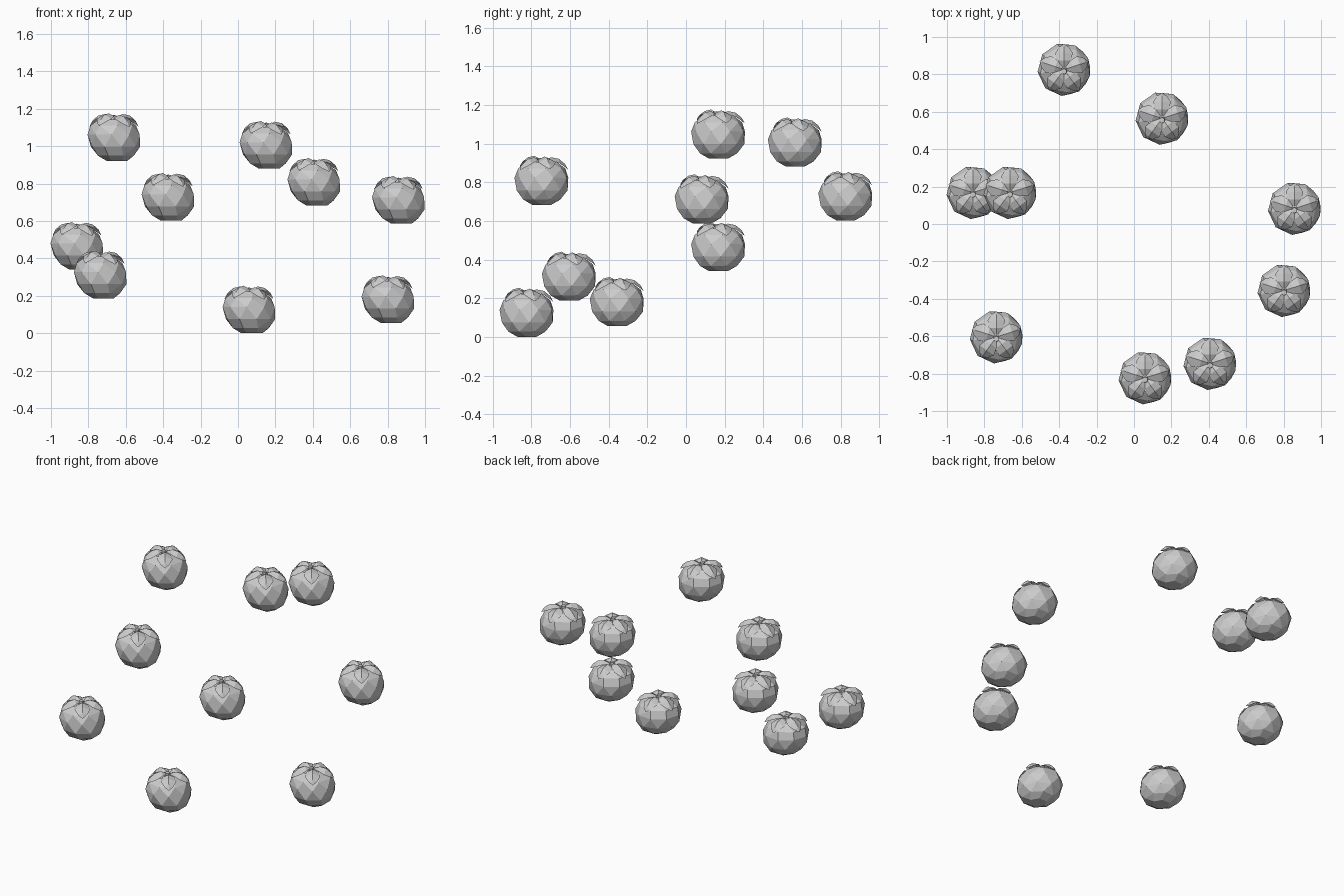
import bpy, bmesh
from math import sin, cos, pi, radians
from mathutils import Vector

if "Cube" in bpy.data.objects:
    bpy.data.objects.remove(bpy.data.objects["Cube"])

# centre x, centre y, base z of every fruit
SPOTS = [(-.374, .826, .603), (.15, .565, .881), (-.861, .168, .34),
         (-.663, .168, .922), (.858, .083, .587), (.802, -.356, .056),
         (-.736, -.604, .187), (.059, -.823, 0), (.406, -.746, .683)]


def body_mesh():
    # faceted round body: rings wrapped in a hull, small creases merged
    # ring: z, radius, x shift, sides, turn
    rings = [(0, .056, .016, 6, 0), (.027, .103, .010, 8, 22),
             (.075, .134, .006, 9, 5), (.14, .142, 0, 9, 25),
             (.188, .124, -.004, 8, 10), (.222, .078, -.004, 7, 30)]
    bm = bmesh.new()
    for z, r, dx, n, turn in rings:
        for i in range(n):
            a = 2 * pi * i / n + radians(turn)
            bm.verts.new((dx + r * cos(a), r * sin(a), z))
    bmesh.ops.convex_hull(bm, input=bm.verts[:])
    bmesh.ops.dissolve_limit(bm, angle_limit=radians(12),
                             verts=bm.verts[:], edges=bm.edges[:])
    bmesh.ops.recalc_face_normals(bm, faces=bm.faces[:])
    me = bpy.data.meshes.new("fruit_body")
    bm.to_mesh(me)
    bm.free()
    return me


def leaves_mesh():
    # five folded leaves: radial distance, half width, edge z, ridge z
    stations = [(.012, .010, .228, .230), (.048, .036, .230, .246),
                (.088, .047, .217, .238), (.120, .026, .196, .212)]
    bm = bmesh.new()
    for k in range(5):
        a = pi / 2 + 2 * pi * k / 5
        out, side = Vector((cos(a), sin(a), 0)), Vector((-sin(a), cos(a), 0))
        lift = .004 * (k % 3)
        rows = []
        for r, w, ze, zr in stations:
            rows.append([bm.verts.new(out * r + side * s * w +
                                      Vector((0, 0, (zr if s == 0 else ze) + lift)))
                         for s in (1, 0, -1)])
        tip = bm.verts.new(out * .137 + Vector((0, 0, .180 + lift)))
        for p, q in zip(rows, rows[1:]):
            for i in range(2):
                bm.faces.new((p[i], p[i + 1], q[i + 1], q[i]))
        for i in range(2):
            bm.faces.new((rows[-1][i], rows[-1][i + 1], tip))
    bmesh.ops.recalc_face_normals(bm, faces=bm.faces[:])
    for f in bm.faces:
        f.normal_update()
        if f.normal.z < 0:
            f.normal_flip()
    # short stem stub in the middle
    geo = bmesh.ops.create_cone(bm, cap_ends=True, segments=6, radius1=.02,
                                radius2=.015, depth=.03)
    bmesh.ops.translate(bm, verts=geo["verts"], vec=(0, -.01, .228))
    me = bpy.data.meshes.new("fruit_leaves")
    bm.to_mesh(me)
    bm.free()
    return me


body, leaves = body_mesh(), leaves_mesh()
for n, spot in enumerate(SPOTS, 1):
    for name, me in (("fruit_body", body), ("fruit_leaves", leaves)):
        ob = bpy.data.objects.new(f"{name}_{n}", me)
        ob.location = spot
        bpy.context.collection.objects.link(ob)
